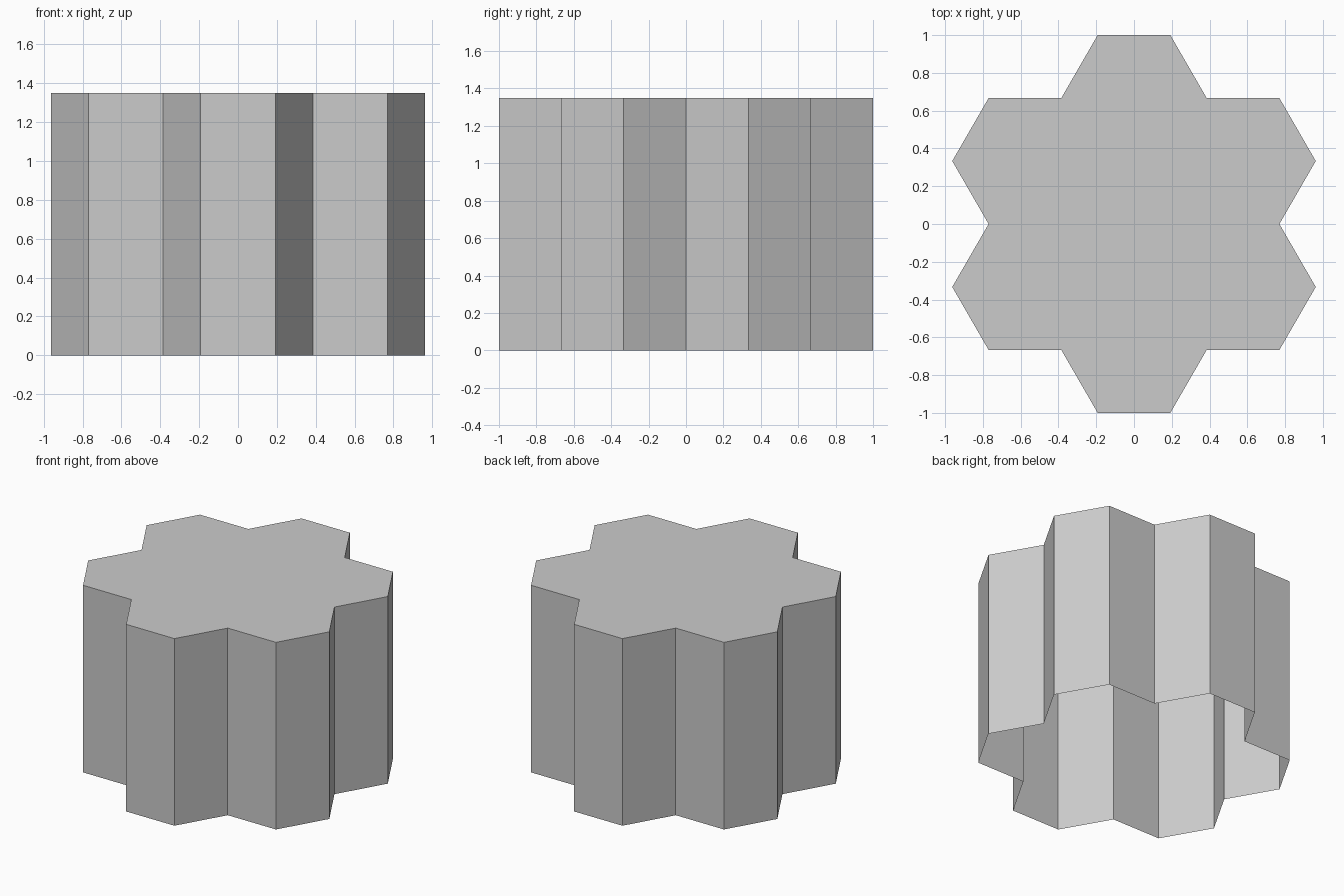
import bpy, bmesh
from math import cos, sin, radians, sqrt

if "Cube" in bpy.data.objects:
    bpy.data.objects.remove(bpy.data.objects["Cube"])

HEIGHT = 1.35
SPACING = 2 / 3              # distance between neighbouring hexagon centres
R = SPACING / sqrt(3)        # hexagon corner radius


def polar(radius, degrees):
    return radius * cos(radians(degrees)), radius * sin(radians(degrees))


# outline of seven packed hexagons: three corners from each of the six outer cells
outline = []
for arm in range(6):
    angle = 30 + 60 * arm
    cx, cy = polar(SPACING, angle)
    for turn in (-30, 30, 90):
        dx, dy = polar(R, angle + turn)
        outline.append((cx + dx, cy + dy))

bm = bmesh.new()
top = [bm.verts.new((x, y, HEIGHT)) for x, y in outline]
bottom = [bm.verts.new((x, y, 0)) for x, y in outline]

# flat lid and thin side walls, open underneath
bm.faces.new(top)
for i in range(len(outline)):
    j = (i + 1) % len(outline)
    bm.faces.new((bottom[i], bottom[j], top[j], top[i]))

mesh = bpy.data.meshes.new("hexagon_cluster_shell")
bm.to_mesh(mesh)
bm.free()
shell = bpy.data.objects.new("hexagon_cluster_shell", mesh)
bpy.context.collection.objects.link(shell)
